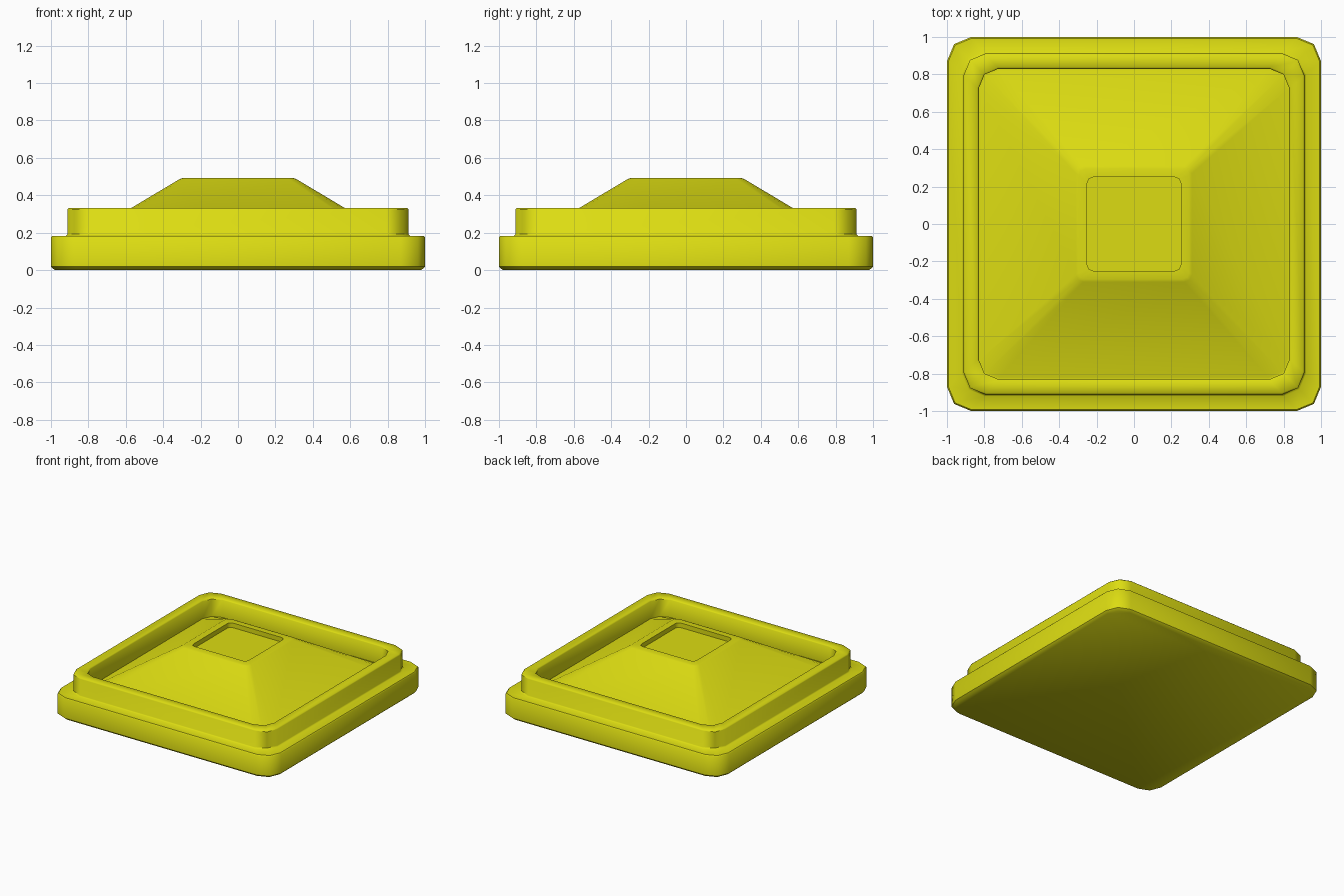
import bpy, bmesh, math
from math import cos, sin, pi

cube = bpy.data.objects.get("Cube")
if cube:
    bpy.data.objects.remove(cube, do_unlink=True)

yellow = bpy.data.materials.new("yellow")
yellow.use_nodes = True
colour = (0.72, 0.72, 0.006, 1)
yellow.diffuse_color = colour
yellow.node_tree.nodes["Principled BSDF"].inputs["Base Color"].default_value = colour


def rounded_square(bm, half, radius, z):
    """Ring of vertices: a square with two-segment rounded corners."""
    ring = []
    for corner in range(4):
        mid = pi / 4 + corner * pi / 2
        c = (half - radius) * math.sqrt(2)
        for step in (-1, 0, 1):
            a = mid + step * pi / 4
            ring.append(bm.verts.new((c * cos(mid) + radius * cos(a),
                                      c * sin(mid) + radius * sin(a), z)))
    return ring


def stack(name, profile):
    """Closed solid skinned over (half width, corner radius, height) rings."""
    bm = bmesh.new()
    rings = [rounded_square(bm, *p) for p in profile]
    n = len(rings[0])
    for low, high in zip(rings, rings[1:]):
        for i in range(n):
            j = (i + 1) % n
            bm.faces.new((low[i], low[j], high[j], high[i]))
    bm.faces.new(rings[0][::-1])
    bm.faces.new(rings[-1])
    bmesh.ops.recalc_face_normals(bm, faces=bm.faces)
    mesh = bpy.data.meshes.new(name)
    bm.to_mesh(mesh)
    bm.free()
    mesh.materials.append(yellow)
    obj = bpy.data.objects.new(name, mesh)
    bpy.context.collection.objects.link(obj)
    bpy.ops.object.select_all(action='DESELECT')
    obj.select_set(True)
    bpy.context.view_layer.objects.active = obj
    bpy.ops.object.shade_smooth_by_angle(angle=math.radians(46))
    return obj


# One continuous tile: base, raised rim, sunken groove, pyramid, top recess
stack("stepped_tile", [
    (0.98, 0.12, 0.0), (1.0, 0.13, 0.018),        # base
    (1.0, 0.13, 0.175), (0.993, 0.125, 0.183),
    (0.92, 0.12, 0.183), (0.912, 0.12, 0.192),    # rim
    (0.912, 0.12, 0.325), (0.904, 0.115, 0.333),
    (0.838, 0.11, 0.333), (0.83, 0.105, 0.325),
    (0.83, 0.105, 0.183), (0.82, 0.1, 0.183),     # groove
    (0.31, 0.04, 0.488), (0.295, 0.035, 0.493),   # pyramid
    (0.25, 0.03, 0.493), (0.25, 0.03, 0.455),     # recess
])
